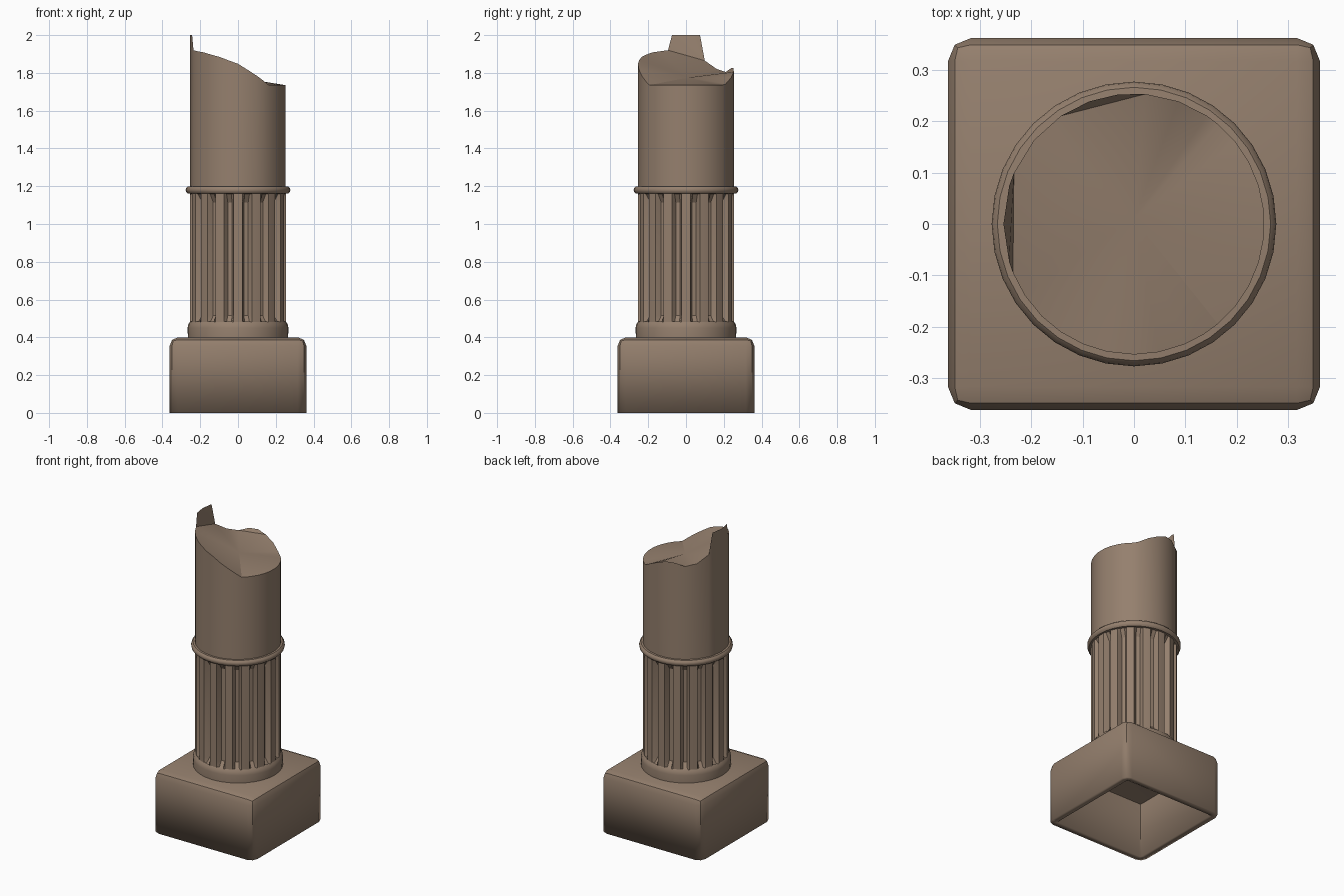
import bpy, bmesh, math

if "Cube" in bpy.data.objects:
    bpy.data.objects.remove(bpy.data.objects["Cube"])

stone = bpy.data.materials.new("stone")
stone.diffuse_color = (0.30, 0.215, 0.155, 1)
stone.use_nodes = True
stone.node_tree.nodes["Principled BSDF"].inputs["Base Color"].default_value = stone.diffuse_color


def finish(name, bm, angle=35):
    bmesh.ops.recalc_face_normals(bm, faces=bm.faces)
    me = bpy.data.meshes.new(name)
    bm.to_mesh(me)
    bm.free()
    me.materials.append(stone)
    for p in me.polygons:
        p.use_smooth = True
    me.set_sharp_from_angle(angle=math.radians(angle))
    ob = bpy.data.objects.new(name, me)
    bpy.context.collection.objects.link(ob)
    return ob


def polar(r, deg, z):
    a = math.radians(deg)
    return (r * math.cos(a), r * math.sin(a), z)


def bridge(bm, lo, hi):
    n = len(lo)
    for i in range(n):
        j = (i + 1) % n
        bm.faces.new((lo[i], lo[j], hi[j], hi[i]))


def lathe(name, profile, sides=32, closed=False):
    bm = bmesh.new()
    rings = [[bm.verts.new(polar(r, 360 * i / sides, z)) for i in range(sides)]
             for r, z in profile]
    for lo, hi in zip(rings, rings[1:]):
        bridge(bm, lo, hi)
    if closed:
        bridge(bm, rings[-1], rings[0])
    return finish(name, bm)


# hollow plinth: open-bottomed rounded box with thick walls
bm = bmesh.new()
bmesh.ops.create_cube(bm, size=1)
for v in bm.verts:
    v.co = (v.co.x * 0.724, v.co.y * 0.724, (v.co.z + 0.5) * 0.4)
bottom = [f for f in bm.faces if f.normal.z < -0.5]
bmesh.ops.delete(bm, geom=bottom, context='FACES_ONLY')
edges = [e for e in bm.edges if not e.is_boundary]
bmesh.ops.bevel(bm, geom=edges, offset=0.045, offset_type='OFFSET',
                segments=2, profile=0.5, affect='EDGES')
plinth = finish("plinth", bm, 40)
shell = plinth.modifiers.new("walls", 'SOLIDIFY')
shell.thickness = 0.042
shell.offset = -1

# collar under the shaft and ring above the flutes
lathe("shaft_collar", [(0.265, 0.39), (0.267, 0.45), (0.263, 0.47), (0.252, 0.485)])
lathe("shaft_ring", [(0.25, 1.16), (0.266, 1.161), (0.275, 1.17), (0.277, 1.18),
                     (0.275, 1.19), (0.266, 1.199), (0.25, 1.20)], closed=True)

# fluted lower shaft: 16 grooves tapering out at both ends
bm = bmesh.new()
R = 0.254
rings = []
for z, depth in [(0.47, 0), (0.515, 0.035), (1.115, 0.035), (1.17, 0)]:
    ring = []
    for k in range(16):
        mid = 11.25 + 22.5 * k
        for off, cut in [(-11.25, 0), (-6, 0), (-3, 1), (3, 1), (6, 0)]:
            ring.append(bm.verts.new(polar(R - depth * cut, mid + off, z)))
    rings.append(ring)
for lo, hi in zip(rings, rings[1:]):
    bridge(bm, lo, hi)
finish("fluted_shaft", bm, 30)

# broken upper shaft: rim heights by angle, with a spike and a low raised chip
keys = [(-50, 1.735), (50, 1.735), (56, 1.742), (70, 1.775), (85, 1.805),
        (97, 1.825), (110, 1.825), (124, 1.805), (140, 1.82), (157, 1.865),
        (163, 2.0), (180, 2.0), (197, 2.0), (202, 1.92), (225, 1.908),
        (247, 1.885), (270, 1.848), (293, 1.785), (310, 1.735)]
angles = sorted(set([k[0] for k in keys] + [-39, -28, -17, -6, 6, 17, 28, 39,
                                            213, 236, 258, 281, 302]))[:-1]


def rim_height(a):
    for (a0, z0), (a1, z1) in zip(keys, keys[1:]):
        if a0 <= a <= a1:
            return z0 + (z1 - z0) * (a - a0) / (a1 - a0)


bm = bmesh.new()
low = [bm.verts.new(polar(R, a, 1.17)) for a in angles]
rim = [bm.verts.new(polar(R, a, rim_height(a))) for a in angles]
bridge(bm, low, rim)
centre = bm.verts.new((0, 0.01, 1.775))
at = {a: v for a, v in zip(angles, rim)}
raised = [(85, 97, 110, 124), (157, 163, 180, 197, 202)]
for chip in raised:
    for b, c in zip(chip[1:], chip[2:]):
        bm.faces.new((at[chip[0]], at[b], at[c]))
floor = [a for a in angles if not any(c[0] < a < c[-1] for c in raised)]
for i, a in enumerate(floor):
    bm.faces.new((at[a], at[floor[(i + 1) % len(floor)]], centre))
finish("broken_upper_shaft", bm, 22)
